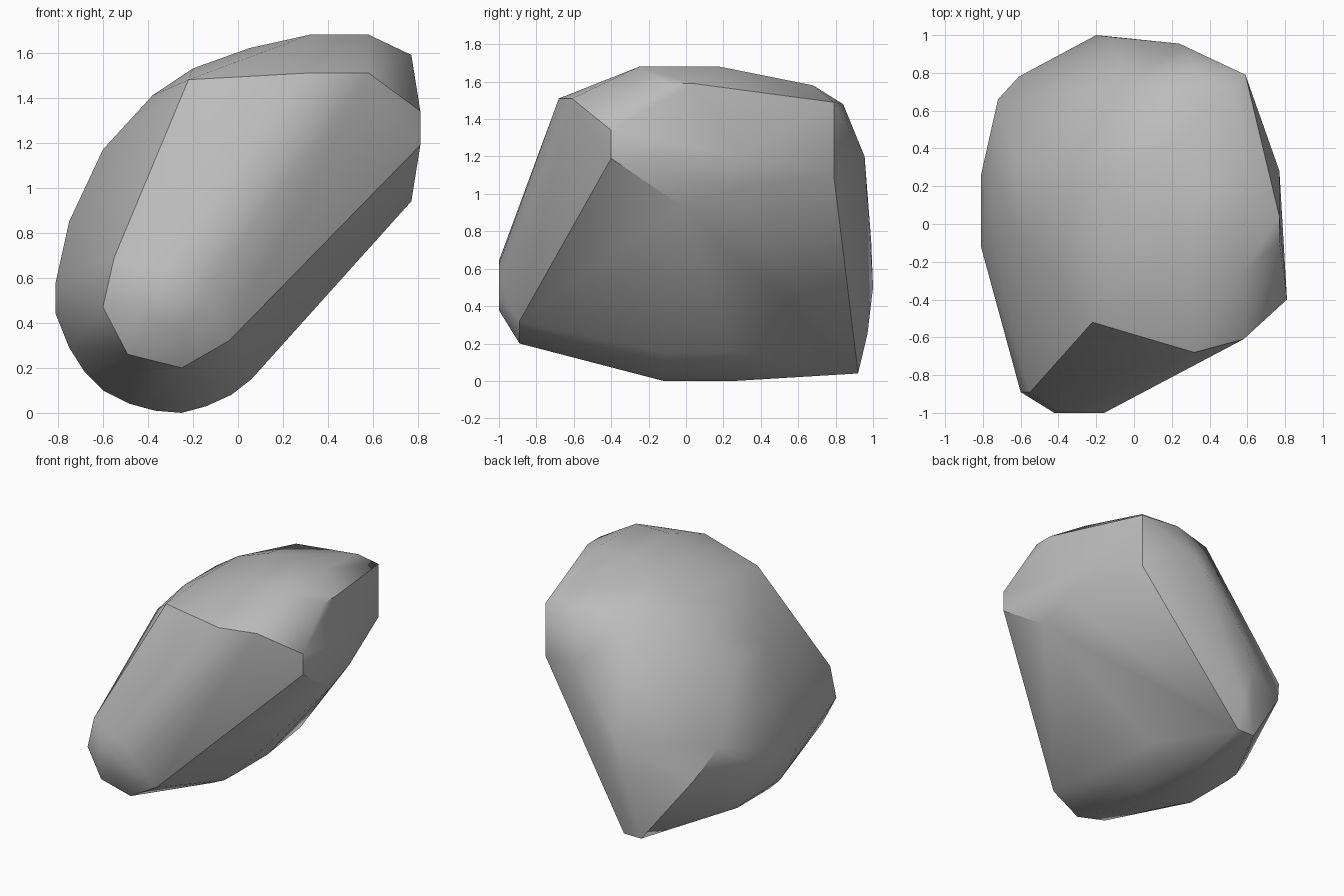
import bpy
import bmesh
import math
from mathutils import Vector

# Remove only the default object
default_cube = bpy.data.objects.get("Cube")
if default_cube:
    bpy.data.objects.remove(default_cube, do_unlink=True)


def make_material(name, shade):
    """Flat grey material, visible in the viewport and in a render."""
    material = bpy.data.materials.new(name)
    material.use_nodes = True
    colour = (shade, shade, shade, 1)
    material.diffuse_color = colour
    shader = material.node_tree.nodes["Principled BSDF"]
    shader.inputs["Base Color"].default_value = colour
    shader.inputs["Roughness"].default_value = 0.9
    return material


def sweep(profile, *depths):
    """Repeat an (x, z) profile at several depths along y."""
    return [Vector((x, y, z)) for y in depths for x, z in profile]


def octagon(centre, half_width, half_height):
    """Small worn facet facing the front."""
    steps = [math.tau * (i + 0.25) / 8 for i in range(8)]
    return [centre + Vector((half_width * math.cos(a), 0, half_height * math.sin(a)))
            for a in steps]


def hull_object(name, points, material, crease_angle):
    """Wrap the points in a convex skin and merge almost level facets."""
    mesh = bpy.data.meshes.new(name)
    bm = bmesh.new()
    for point in points:
        bm.verts.new(point)
    bmesh.ops.convex_hull(bm, input=bm.verts)
    loose = [v for v in bm.verts if not v.link_faces]
    bmesh.ops.delete(bm, geom=loose, context="VERTS")
    bmesh.ops.dissolve_limit(bm, angle_limit=math.radians(2),
                             verts=bm.verts, edges=bm.edges)
    bmesh.ops.recalc_face_normals(bm, faces=bm.faces)
    bm.to_mesh(mesh)
    bm.free()
    mesh.materials.append(material)
    rock = bpy.data.objects.new(name, mesh)
    bpy.context.collection.objects.link(rock)
    bpy.ops.object.select_all(action="DESELECT")
    rock.select_set(True)
    bpy.context.view_layer.objects.active = rock
    bpy.ops.object.shade_smooth_by_angle(angle=crease_angle)
    return rock


# Rounded underside and outer flank, running front to back
belly = [(.06, .15), (-.03, .08), (-.14, .03), (-.25, 0), (-.37, .01), (-.48, .04),
         (-.6, .1), (-.68, .18), (-.75, .29), (-.81, .44), (-.81, .58)]
flank = [(-.75, .85), (-.6, 1.17), (-.38, 1.41), (-.2, 1.53), (.05, 1.62)]
# Level top
crown = [(.32, 1.68), (.58, 1.68)]

# Nose: the worn front facet and the ring of corners behind it
nose = octagon(Vector((-.29, -1, .51)), .135, .135)
nose_ring = sweep([(-.55, .69), (-.6, .47), (-.49, .26), (-.25, .2), (-.04, .32)], -.89)

# Corners of the sloping front face
brow = [(-.22, -.52, 1.48), (-.22, -.65, 1.27), (.32, -.68, 1.51), (.58, -.61, 1.51),
        (.81, -.4, 1.34), (.81, -.4, 1.19)]

# Steep side wall above the undercut
side_wall = [(.77, -.03, .94), (.765, .2, 1.02), (.77, .28, 1.2), (.77, -.1, 1.59),
             (.77, .04, 1.59), (.59, .79, 1.1), (.59, .79, 1.49)]

# Back ridge, from the lower heel up to the shoulder
back_ridge = [(-.14, .92, .04), (-.28, .92, .04), (-.15, .97, .25), (-.2, 1, .5),
              (-.12, .99, .75), (.24, .955, 1.2), (.32, .84, 1.48), (.5, .68, 1.58),
              (-.03, .72, 1.5), (-.61, .78, .5), (-.72, .66, .72)]

points = (sweep(belly, -.12, .26) + sweep(flank, -.08, .28) + sweep(crown, -.25, .18)
          + nose + nose_ring + [Vector(p) for p in brow + side_wall + back_ridge])

hull_object("boulder", points, make_material("stone grey", 0.5), math.radians(35))
